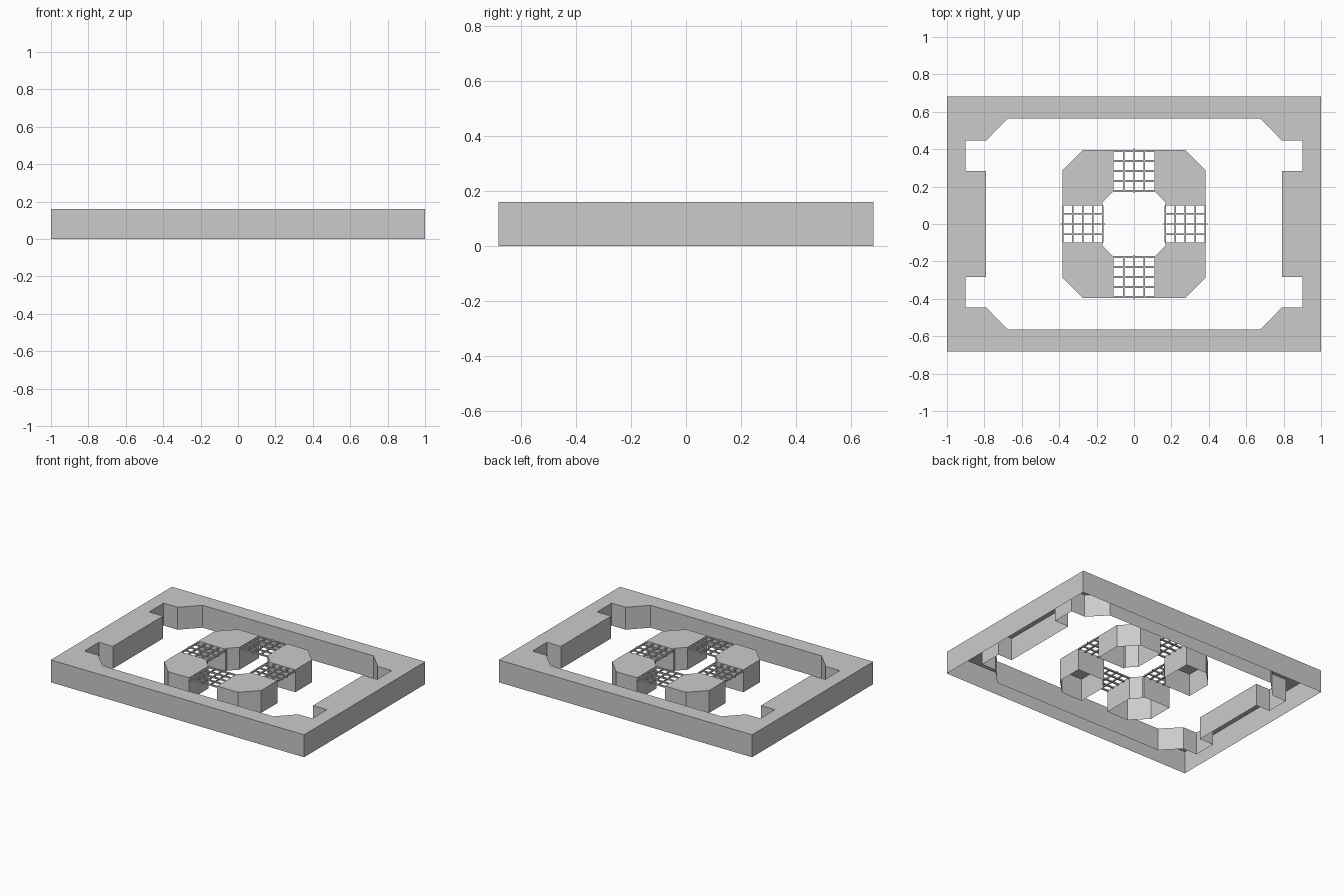
import bpy, bmesh
from mathutils import Vector

if "Cube" in bpy.data.objects:
    bpy.data.objects.remove(bpy.data.objects["Cube"])

H = 0.16  # overall height


def finish(bm, name):
    bmesh.ops.recalc_face_normals(bm, faces=bm.faces)
    me = bpy.data.meshes.new(name)
    bm.to_mesh(me)
    bm.free()
    ob = bpy.data.objects.new(name, me)
    bpy.context.collection.objects.link(ob)
    return ob


def open_shell(name, *loops):
    """Flat top bounded by the loops, walls dropped to the ground, open underneath."""
    bm = bmesh.new()
    edges = []
    for pts in loops:
        top = [bm.verts.new((x, y, H)) for x, y in pts]
        low = [bm.verts.new((x, y, 0)) for x, y in pts]
        for i in range(len(pts)):
            j = (i + 1) % len(pts)
            bm.faces.new((top[i], low[i], low[j], top[j]))
            edges.append(bm.edges.get((top[i], top[j])))
    bmesh.ops.triangle_fill(bm, edges=edges, use_beauty=True, normal=Vector((0, 0, 1)))
    return finish(bm, name)


def mirror4(quarter):
    """Complete a first-quadrant outline into a closed symmetrical loop."""
    right = quarter + [(x, -y) for x, y in reversed(quarter)]
    return right + [(-x, y) for x, y in reversed(right)]


# Outer frame with notched inner opening
opening = [(0.675, 0.565), (0.79, 0.447), (0.90, 0.447), (0.90, 0.283), (0.79, 0.283)]
open_shell("outer_frame", mirror4([(1, 0.683)]), mirror4(opening))

# Four corner blocks of the octagonal ring
block = [(0.11, 0.395), (0.275, 0.395), (0.383, 0.286), (0.383, 0.10),
         (0.168, 0.10), (0.168, 0.117), (0.11, 0.175)]
for sx in (-1, 1):
    for sy in (-1, 1):
        open_shell("corner_block", [(sx * x, sy * y) for x, y in block])


# Grates bridging the blocks
def grate(name, turned, sign, near, far, half):
    bm = bmesh.new()
    t, z = 0.010, H - 0.007

    def bar(across, along, size_across, size_along):
        c, s = (across, sign * along), (size_across, size_along)
        if turned:
            c, s = c[::-1], s[::-1]
        vs = bmesh.ops.create_cube(bm, size=1)["verts"]
        bmesh.ops.scale(bm, vec=(s[0], s[1], t), verts=vs)
        bmesh.ops.translate(bm, vec=(c[0], c[1], z), verts=vs)

    mid = (near + far) / 2
    for i in (-1, 0, 1):
        extra = 0.025 if i == 0 else 0.0
        bar(i * 0.054, mid, 0.007, far - near + extra)
    for k in range(5):
        bar(0, near + (far - near) * k / 4, 2 * half, t)
    finish(bm, name)


for s in (-1, 1):
    grate("long_side_grate", False, s, 0.177, 0.391, 0.11)
    grate("short_side_grate", True, s, 0.167, 0.381, 0.10)
